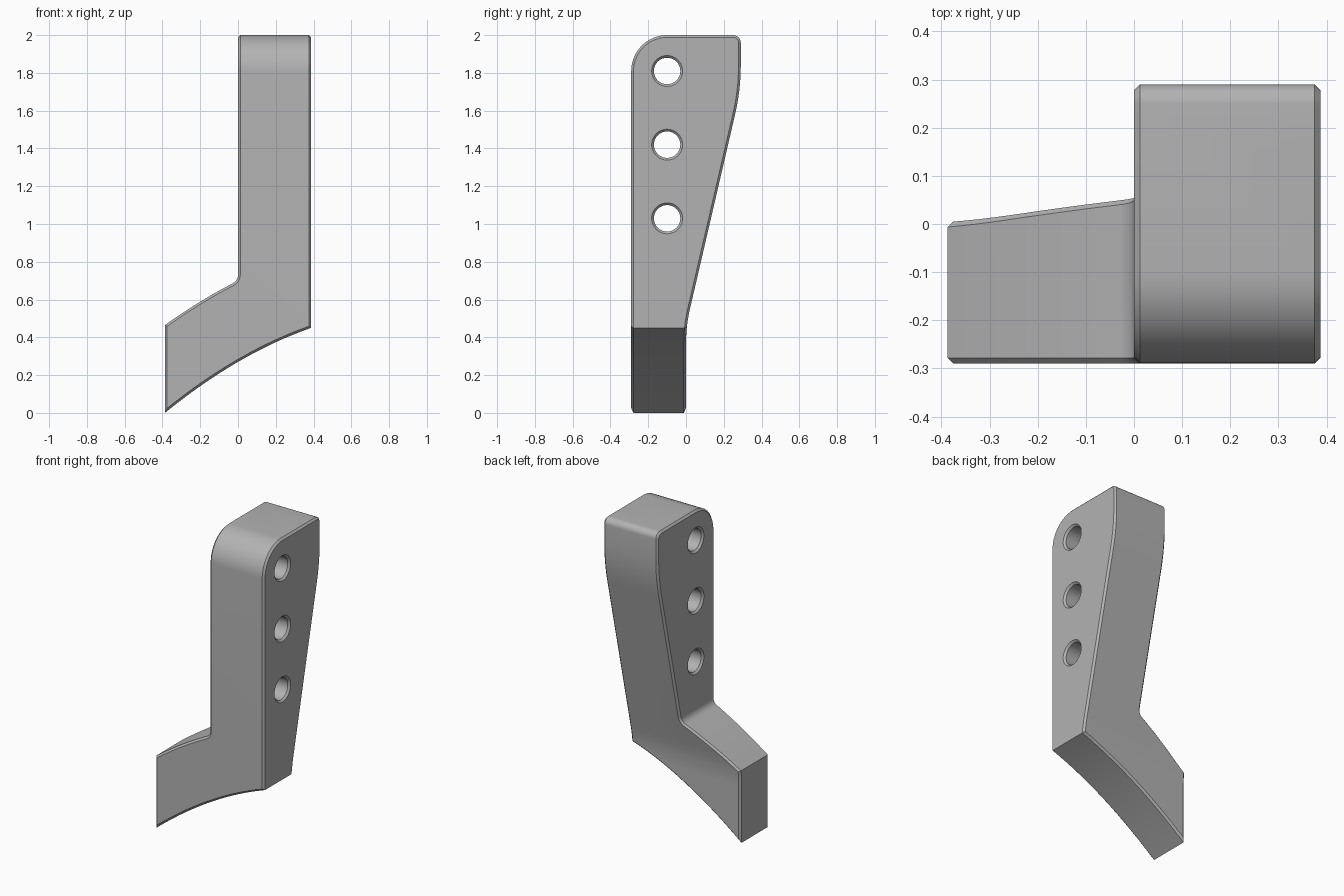
import bpy
import bmesh
from math import cos, sin, pi, radians
from mathutils import Vector

if "Cube" in bpy.data.objects:
    bpy.data.objects.remove(bpy.data.objects["Cube"], do_unlink=True)

CHAMFER = 0.012
WIDTH, DEPTH = 0.387, 0.29

grey = bpy.data.materials.new("plain_grey")
grey.use_nodes = True
colour = (0.45, 0.45, 0.45, 1)
grey.diffuse_color = colour
grey.node_tree.nodes["Principled BSDF"].inputs["Base Color"].default_value = colour


def bend(a, b, c, steps=14):
    """Gentle curve from a to c pulled toward b."""
    a, b, c = Vector(a), Vector(b), Vector(c)
    return [a * (1 - t) ** 2 + b * 2 * t * (1 - t) + c * t * t
            for t in (i / steps for i in range(steps + 1))]


def fillet(before, corner, after, tangent, steps=14):
    """True arc tangent to both sides of a corner."""
    p = Vector(corner)
    u = (Vector(before) - p).normalized()
    v = (Vector(after) - p).normalized()
    half = u.angle(v) / 2
    middle = (u + v).normalized()
    centre = p + middle * tangent / cos(half)
    start, end = p + u * tangent - centre, p + v * tangent - centre
    sweep = start.angle(end)
    return [centre + (start * sin(sweep * (1 - t)) + end * sin(sweep * t)) / sin(sweep)
            for t in (i / steps for i in range(steps + 1))]


def make_object(name, bm):
    bmesh.ops.recalc_face_normals(bm, faces=bm.faces)
    mesh = bpy.data.meshes.new(name)
    bm.to_mesh(mesh)
    bm.free()
    mesh.materials.append(grey)
    obj = bpy.data.objects.new(name, mesh)
    bpy.context.collection.objects.link(obj)
    return obj


def extrude(name, outline, place, start, end):
    bm = bmesh.new()
    face = bm.faces.new([bm.verts.new(place(p, start)) for p in outline])
    made = bmesh.ops.extrude_face_region(bm, geom=[face])["geom"]
    shift = place(Vector((0, 0)), end) - place(Vector((0, 0)), start)
    bmesh.ops.translate(bm, vec=shift,
                        verts=[v for v in made if isinstance(v, bmesh.types.BMVert)])
    return make_object(name, bm)


def combine(obj, tool, operation):
    mod = obj.modifiers.new("cut", "BOOLEAN")
    mod.object, mod.operation, mod.solver = tool, operation, "EXACT"
    bpy.context.view_layer.objects.active = obj
    bpy.ops.object.modifier_apply(modifier=mod.name)
    bpy.data.objects.remove(tool, do_unlink=True)


# Cranked front outline: upright with an offset foot
arm_top = bend((-WIDTH, 0.465), (-0.19, 0.605), (0, 0.70))
front = bend((WIDTH, 0.45), (0.0, 0.315), (-WIDTH, 0))
front += arm_top[:-1]
front += fillet(arm_top[-2], (0, 0.70), (0, 2), 0.03, 6)
front += [Vector((0, 2)), Vector((WIDTH, 2))]
bracket = extrude("bracket", front, lambda p, d: Vector((p.x, d, p.y)), -0.5, 0.5)

# Tapered side outline with rounded top corners
foot_f, top_f = (-DEPTH, -0.1), (-DEPTH, 2)
top_b, waist, ankle, foot_b = (DEPTH, 2), (DEPTH, 1.71), (0, 0.46), (0, -0.1)
side = [Vector(foot_f)]
side += fillet(foot_f, top_f, top_b, 0.19)
side += fillet(top_f, top_b, waist, 0.04, 8)
side += fillet(top_b, waist, ankle, 0.13, 8)
side += fillet(waist, ankle, foot_b, 0.09, 8)
side.append(Vector(foot_b))
slab = extrude("side_cutter", side, lambda p, d: Vector((d, p.x, p.y)), -0.6, 0.6)
combine(bracket, slab, "INTERSECT")

# Chamfer the outline edges, leaving the foot's cross edges crisp
bm = bmesh.new()
bm.from_mesh(bracket.data)
bmesh.ops.remove_doubles(bm, verts=bm.verts, dist=0.0002)
sharp = []
for e in bm.edges:
    a, b = e.verts
    along = (b.co - a.co).normalized()
    cross_edge = abs(along.y) > 0.99 and max(a.co.z, b.co.z) < 0.8
    if len(e.link_faces) == 2 and e.calc_face_angle(0) > radians(35) and not cross_edge:
        sharp.append(e)
bmesh.ops.bevel(bm, geom=sharp, offset=CHAMFER, offset_type="OFFSET", segments=1,
                affect="EDGES", profile=0.5, clamp_overlap=False)
bm.to_mesh(bracket.data)
bm.free()

# Three countersunk bolt holes
R, LIP, N = 0.07, 0.03, 40
stations = [(-LIP, R + CHAMFER + LIP), (CHAMFER, R),
            (WIDTH - CHAMFER, R), (WIDTH + LIP, R + CHAMFER + LIP)]
for z in (1.81, 1.42, 1.03):
    bm = bmesh.new()
    rings = [[bm.verts.new((x, -0.1 + r * cos(2 * pi * i / N), z + r * sin(2 * pi * i / N)))
              for i in range(N)] for x, r in stations]
    for r0, r1 in zip(rings, rings[1:]):
        for i in range(N):
            j = (i + 1) % N
            bm.faces.new((r0[i], r0[j], r1[j], r1[i]))
    bm.faces.new(rings[0])
    bm.faces.new(rings[-1])
    combine(bracket, make_object("hole_cutter", bm), "DIFFERENCE")

# Smooth the rounded surfaces, keep chamfers crisp
bpy.ops.object.select_all(action="DESELECT")
bracket.select_set(True)
bpy.context.view_layer.objects.active = bracket
bpy.ops.object.shade_smooth_by_angle(angle=radians(25))
